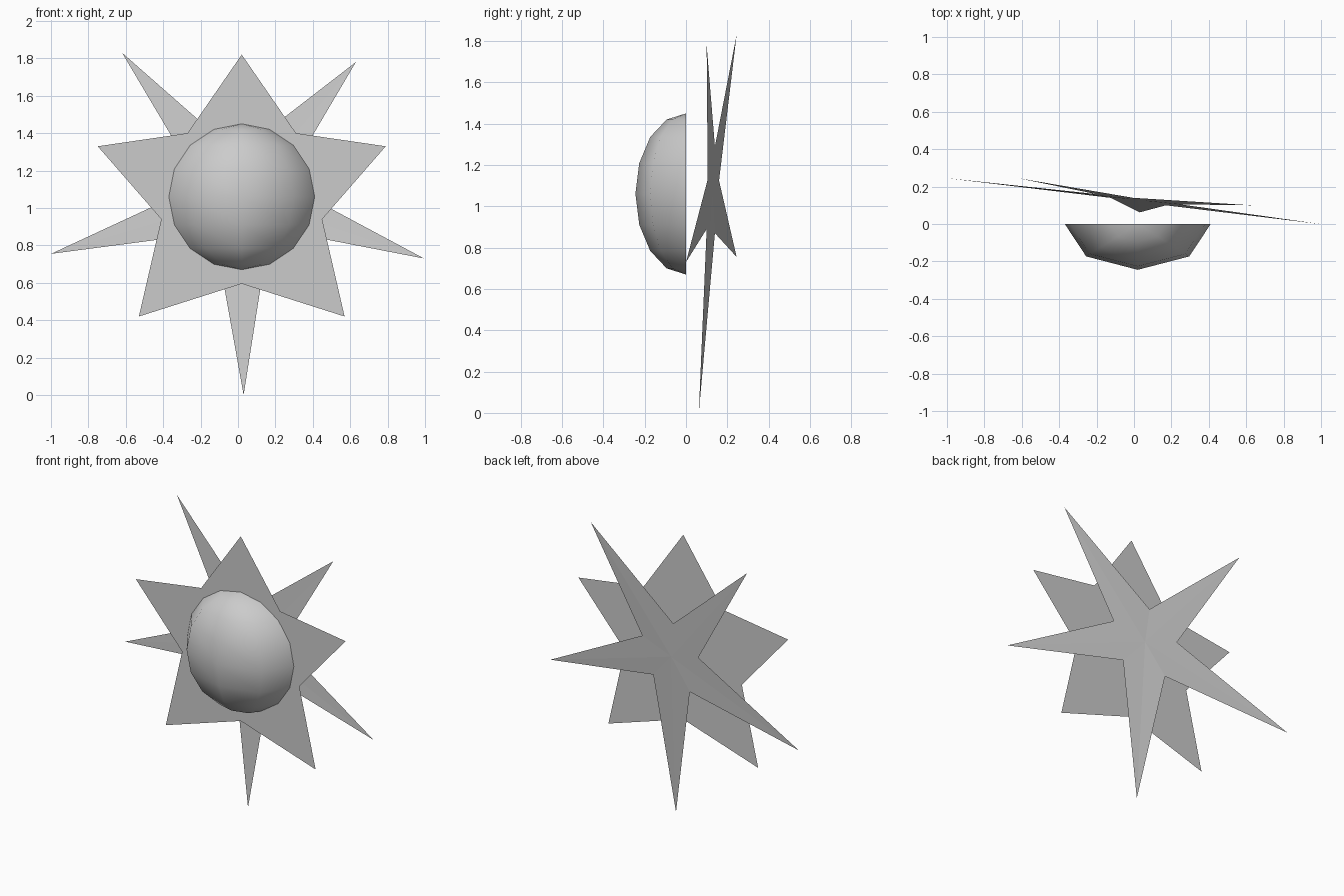
import bpy, bmesh

if "Cube" in bpy.data.objects:
    bpy.data.objects.remove(bpy.data.objects["Cube"])

CX = 0.02  # axis of the front star and dome


def finish(name, bm, smooth=False):
    for f in bm.faces:
        f.smooth = smooth
    mesh = bpy.data.meshes.new(name)
    bm.to_mesh(mesh)
    bm.free()
    obj = bpy.data.objects.new(name, mesh)
    bpy.context.collection.objects.link(obj)
    return obj


def star(name, outline, centre):
    """Thin sheet: fan of triangles from the centre to the outline."""
    bm = bmesh.new()
    c = bm.verts.new(centre)
    ring = [bm.verts.new(p) for p in outline]
    for i, v in enumerate(ring):
        bm.faces.new((c, v, ring[(i + 1) % len(ring)]))
    bmesh.ops.dissolve_limit(bm, angle_limit=0.001, verts=bm.verts, edges=bm.edges)
    return finish(name, bm)


# Front star: flat and symmetric, right half mirrored to the left
half = [(0, 1.82), (0.29, 1.40), (0.77, 1.33), (0.43, 0.94), (0.55, 0.42), (0, 0.595)]
pts = half + [(-x, z) for x, z in half[-2:0:-1]]
star("front_star", [(CX + x, 0, z) for x, z in pts], (CX, 0, 1.06))

# Back star: tilted, slightly uneven long points alternating with inner corners
tips = [(-0.62, 0.245, 1.83), (0.63, 0.10, 1.78), (0.995, 0.0, 0.73),
        (0.03, 0.062, 0.0), (-1.0, 0.245, 0.755)]
inner = [(-0.005, 0.14, 1.29), (0.247, 0.105, 1.13), (0.17, 0.10, 0.89),
         (-0.126, 0.14, 0.87), (-0.202, 0.16, 1.125)]
star("back_star", [p for pair in zip(tips, inner) for p in pair], (0.02, 0.128, 1.06))

# Dome: front half of a low-poly sphere, flattened front to back
bm = bmesh.new()
bmesh.ops.create_uvsphere(bm, u_segments=8, v_segments=8, radius=0.39)
bmesh.ops.delete(bm, geom=[v for v in bm.verts if v.co.y > 0.001], context='VERTS')
bmesh.ops.scale(bm, vec=(1, 0.628, 1), verts=bm.verts)
bmesh.ops.translate(bm, vec=(CX, 0, 1.06), verts=bm.verts)
finish("dome", bm, smooth=True)
